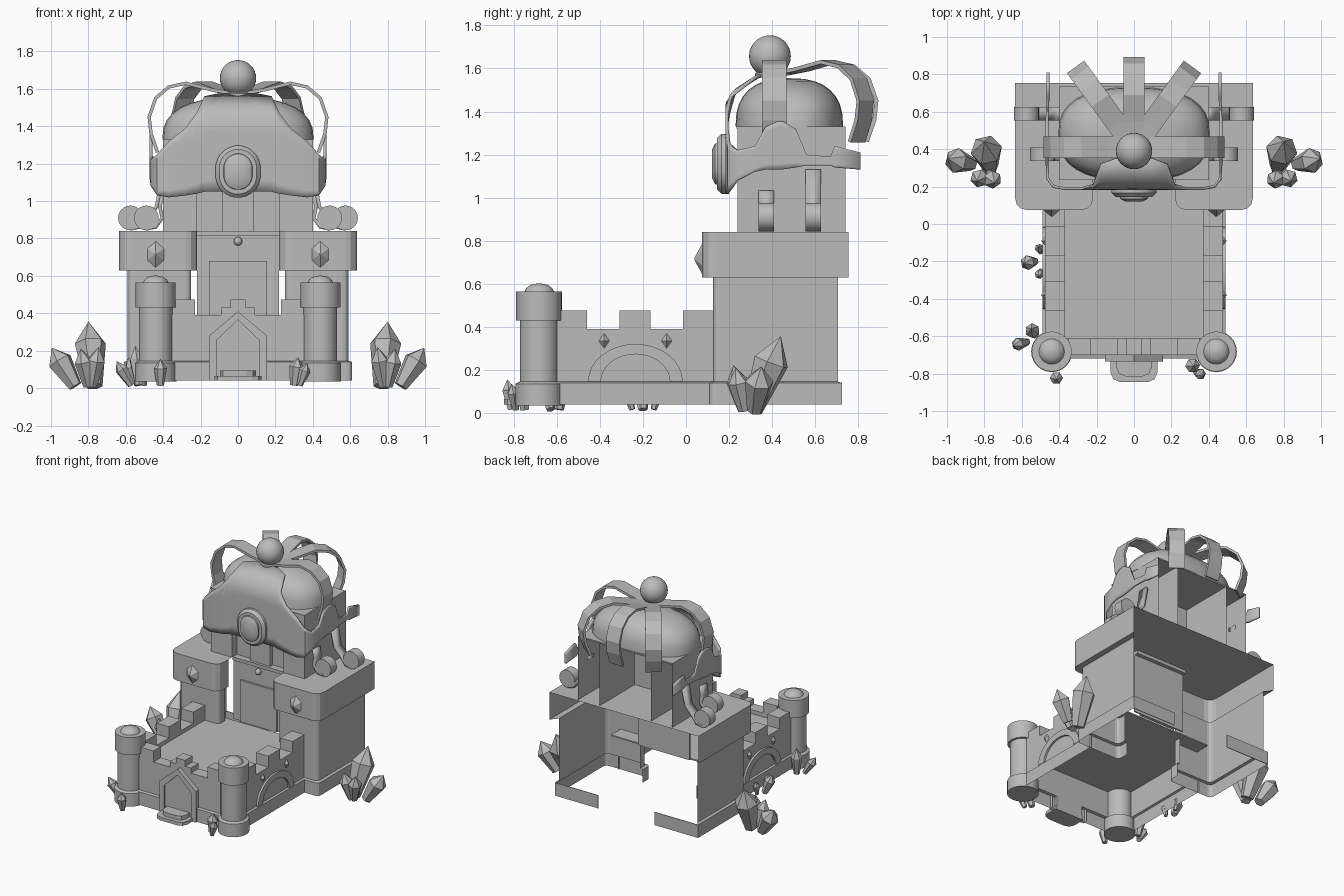
import bpy, bmesh, math
from mathutils import Vector, Matrix

cube = bpy.data.objects.get("Cube")
if cube:
    bpy.data.objects.remove(cube, do_unlink=True)

stone = bpy.data.materials.new("grey stone")
stone.use_nodes = True
stone.diffuse_color = (0.5, 0.5, 0.5, 1)
stone.node_tree.nodes["Principled BSDF"].inputs["Base Color"].default_value = (0.5, 0.5, 0.5, 1)


def finish(name, bm, smooth=False, thick=0):
    bmesh.ops.recalc_face_normals(bm, faces=bm.faces)
    me = bpy.data.meshes.new(name)
    bm.to_mesh(me)
    bm.free()
    me.materials.append(stone)
    if smooth:
        me.shade_smooth()
        me.set_sharp_from_angle(angle=math.radians(35))
    ob = bpy.data.objects.new(name, me)
    bpy.context.collection.objects.link(ob)
    if thick:
        mod = ob.modifiers.new("thickness", "SOLIDIFY")
        mod.thickness = thick
        mod.offset = 0
    return ob


def loft(name, rings, closed=False, cap=False, smooth=False, thick=0):
    """Skin between rows of points of equal length."""
    bm = bmesh.new()
    rows = [[bm.verts.new(p) for p in r] for r in rings]
    n = len(rows[0])
    for a, b in zip(rows, rows[1:]):
        for i in range(n if closed else n - 1):
            j = (i + 1) % n
            bm.faces.new((a[i], a[j], b[j], b[i]))
    if cap:
        bm.faces.new(rows[0])
        bm.faces.new(rows[-1])
    return finish(name, bm, smooth, thick)


def walls(name, levels, **kw):
    """Upright sheets along plan paths, given as (path, height) pairs."""
    return loft(name, [[(x, y, z) for x, y in path] for path, z in levels], **kw)


def box(name, x0, x1, y0, y1, z0, z1):
    plan = [(x0, y0), (x1, y0), (x1, y1), (x0, y1)]
    return walls(name, [(plan, z0), (plan, z1)], closed=True, cap=True)


def plate(name, pts, y0, y1):
    """Outline in x and z, given depth along y."""
    return loft(name, [[(x, y, z) for x, z in pts] for y in (y0, y1)], closed=True, cap=True)


def lathe(name, profile, loc, sides=24, axis="Z", smooth=True):
    rot = Matrix.Rotation(math.pi / 2, 4, axis) if axis != "Z" else Matrix()
    rings = []
    for r, h in profile:
        ring = [(r * math.cos(i * math.tau / sides), r * math.sin(i * math.tau / sides), h)
                for i in range(sides)]
        rings.append([Vector(loc) + rot @ Vector(p) for p in ring])
    return loft(name, rings, closed=True, cap=True, smooth=smooth)


def crystal(name, base, tip, r):
    base, tip = Vector(base), Vector(tip)
    axis = tip - base
    q = axis.to_track_quat("Z", "Y")
    rings = []
    for t, k in ((0, 0.55), (0.66, 1), (1, 0.01)):
        rings.append([base + axis * t + q @ Vector((r * k * math.cos(a * math.tau / 6),
                      r * k * math.sin(a * math.tau / 6), 0)) for a in range(6)])
    loft(name, rings, closed=True, cap=True)


def side_path(s, out, front, inner, back, c):
    """Plan of a rear tower, open at the back, with rounded front corners."""
    pts = [(out, back)]
    for cx, a0 in ((out - c, 0), (inner + c, -90)):
        for k in range(4):
            a = math.radians(a0 - 30 * k)
            pts.append((cx + c * math.cos(a), front + c + c * math.sin(a)))
    pts.append((inner, 0.2))
    return [(s * x, y) for x, y in pts]


# Rear towers with plinth and overhanging ledge
for s, side in ((1, "left"), (-1, "right")):
    plinth = side_path(s, 0.61, 0.107, 0.23, 0.725, 0.03)
    wall = side_path(s, 0.59, 0.125, 0.25, 0.705, 0.03)
    ledge = side_path(s, 0.635, 0.075, 0.22, 0.755, 0.06)
    walls(side + "_rear_tower", [(plinth, 0.04), (plinth, 0.14), (wall, 0.145), (wall, 0.63),
                                 (ledge, 0.63), (ledge, 0.84)])
    box(side + "_back_plinth", *sorted((s * 0.24, s * 0.61)), 0.72, 0.725, 0.04, 0.14)
    # Diamond stud on the ledge
    loft(side + "_ledge_diamond", [[(s * 0.44 + k * x, y, 0.715 + k * z) for x, z in
         ((0, 0.07), (0.045, 0.03), (0.045, -0.03), (0, -0.07), (-0.045, -0.03), (-0.045, 0.03))]
         for k, y in ((1, 0.075), (0.1, 0.04))], closed=True, cap=True)

# Ledge roof and recessed middle wall
bm = bmesh.new()
roof = side_path(1, 0.635, 0.075, 0.22, 0.755, 0.06)[:-1] + [(0.22, 0.26)]
roof += [(-x, y) for x, y in reversed(roof)]
bm.faces.new([bm.verts.new((x, y, 0.84)) for x, y in roof])
finish("ledge_roof", bm)
box("middle_wall", -0.22, 0.22, 0.26, 0.27, 0.36, 0.82)
box("middle_panel", -0.155, 0.155, 0.245, 0.26, 0.36, 0.68)
box("middle_lintel", -0.22, 0.22, 0.25, 0.3, 0.815, 0.84)

# Upper storey, open at the back
for s, side in ((1, "left"), (-1, "right")):
    path = [(s * x, y) for x, y in ((0.4, 0.74), (0.4, 0.24), (0.22, 0.24), (0.22, 0.74))]
    walls(side + "_upper_wall", [(path, 0.84), (path, 1.33)])
box("upper_middle_wall", -0.22, 0.22, 0.3, 0.31, 0.84, 1.33)
box("upper_middle_pilaster", -0.085, 0.085, 0.27, 0.3, 0.84, 1.2)
box("upper_ceiling", -0.4, 0.4, 0.235, 0.735, 1.32, 1.33)


# Boxy dome
def boxy(v):
    return math.copysign(abs(v) ** 0.8, v)


rings = []
for k in range(9):
    e = k / 8 * math.pi / 2
    r = max(boxy(math.cos(e)), 0.01)
    rings.append([(0.405 * r * boxy(math.cos(a)), 0.48 + 0.25 * r * boxy(math.sin(a)),
                   1.33 + 0.225 * boxy(math.sin(e)))
                  for a in (i * math.tau / 32 for i in range(32))])
loft("dome", rings, closed=True, cap=True, smooth=True)

# Headband: x, y, bottom and top of each column, mirrored
half = [(0, 0.19, 1.06, 1.57), (0.1, 0.19, 1.05, 1.57), (0.18, 0.19, 1.05, 1.555),
        (0.22, 0.19, 1.04, 1.47), (0.28, 0.19, 1.03, 1.39), (0.37, 0.19, 1.02, 1.32),
        (0.43, 0.2, 1.03, 1.25), (0.46, 0.24, 1.08, 1.22), (0.465, 0.32, 1.12, 1.24),
        (0.465, 0.37, 1.13, 1.33), (0.465, 0.44, 1.13, 1.36), (0.465, 0.51, 1.14, 1.32),
        (0.465, 0.56, 1.15, 1.2), (0.46, 0.67, 1.15, 1.19), (0.46, 0.69, 1.14, 1.24),
        (0.46, 0.81, 1.13, 1.21)]
columns = [(-x, y, a, b) for x, y, a, b in reversed(half[1:])] + half
rows = []
for k in range(9):
    row = []
    for x, y, a, b in columns:
        z = a + (b - a) * k / 8
        row.append((x, y + max(0, z - 1.42) ** 2 * 7, z))
    rows.append(row)
loft("headband", rows, smooth=True, thick=0.015)


# Oval jewel on the headband
def oval(w, h, n=24):
    for i in range(n):
        a = (i + 0.5) * math.tau / n
        yield w * math.cos(a), (h - w) * (1 if math.sin(a) > 0 else -1) + w * math.sin(a)


for name, steps in (("jewel_setting", ((0.12, 0.14, 0.2), (0.12, 0.14, 0.165), (0.1, 0.12, 0.145))),
                    ("jewel", ((0.08, 0.1, 0.16), (0.075, 0.095, 0.135), (0.045, 0.065, 0.12)))):
    loft(name, [[(x, y, 1.157 + z) for x, z in oval(w, h)] for w, h, y in steps],
         closed=True, cap=True, smooth=True)

# Crown straps fanning from the top ball
arc = [(0, 1.57), (0.14, 1.595), (0.28, 1.63), (0.37, 1.61), (0.44, 1.55), (0.475, 1.45),
       (0.465, 1.36), (0.43, 1.26)]
for i, deg in enumerate((0, 54, 90, 126, 180)):
    d = Vector((math.cos(math.radians(deg)), math.sin(math.radians(deg)), 0))
    w = Vector((-d.y, d.x, 0)) * 0.057
    centre = Vector((0, 0.41, 0))
    grow = 1.1 if deg in (54, 126) else 1
    rows = [[centre + d * r * grow + Vector((0, 0, z)) + k * w for k in (-1, 1)] for r, z in arc]
    loft("crown_strap_%d" % (i + 1), rows, thick=0.018)
lathe("ball_seat", [(0.07, 1.555), (0.07, 1.575), (0.05, 1.59)], (0, 0.39, 0))
ball = bmesh.new()
bmesh.ops.create_uvsphere(ball, u_segments=32, v_segments=16, radius=0.097,
                          matrix=Matrix.Translation((0, 0.39, 1.657)))
finish("crown_ball", ball, smooth=True)

# Scroll brackets beside the upper storey
for s, side in ((1, "left"), (-1, "right")):
    for end, cx, y, rise in (("rear", 0.575, 0.59, 0.22), ("front", 0.49, 0.373, 0.12)):
        name = side + "_" + end + "_scroll"
        lathe(name, [(0.066, -0.036), (0.066, 0.036)], (s * cx, y, 0.91), axis="X")
        path = [(cx, 0.852), (cx - 0.05, 0.862), (cx - 0.085, 0.91),
                (cx - (cx - 0.4) * 0.8, 0.97), (0.405, 0.91 + rise)]
        loft(name + "_tail", [[(s * x, y + k, z) for x, z in path] for k in (-0.036, 0.036)],
             smooth=True, thick=0.02)

# Forecourt walls and raised floor
low = [(0.49, 0.12), (0.49, -0.72), (-0.49, -0.72), (-0.49, 0.12)]
up = [(0.475, 0.125), (0.475, -0.7), (-0.475, -0.7), (-0.475, 0.125)]
walls("forecourt_wall", [(low, 0.04), (low, 0.14), (up, 0.145), (up, 0.39)])
box("forecourt_floor", -0.47, 0.47, -0.69, 0.24, 0.35, 0.36)
box("front_parapet", -0.475, 0.475, -0.7, -0.61, 0.35, 0.39)
for x0, x1, top in ((-0.35, -0.23, 0.475), (0.23, 0.35, 0.475), (-0.09, 0.09, 0.43), (-0.04, 0.04, 0.475)):
    box("front_merlon", x0, x1, -0.7, -0.61, 0.39, top)
for s, side in ((1, "left"), (-1, "right")):
    x0, x1 = sorted((s * 0.37, s * 0.475))
    box(side + "_parapet", x0, x1, -0.62, 0.125, 0.35, 0.39)
    for y0, y1 in ((-0.6, -0.46), (-0.31, -0.165), (-0.015, 0.125)):
        box(side + "_merlon", x0, x1, y0, y1, 0.39, 0.475)
    # Blind arch with diamond studs
    arch = []
    for x, k in ((0.475, 1), (0.49, 1), (0.49, 0.73), (0.475, 0.73)):
        arch.append([(s * x, -0.235 + 0.22 * k * math.cos(a), 0.145 + 0.175 * k * math.sin(a))
                     for a in (i * math.pi / 16 for i in range(17))])
    loft(side + "_arch", arch, smooth=True)
    for y in (-0.38, -0.09):
        loft(side + "_wall_diamond", [[(s * x, y + k * a, 0.335 + k * b) for a, b in
             ((0, 0.035), (0.025, 0), (0, -0.035), (-0.025, 0))]
             for x, k in ((0.475, 1), (0.495, 0.1))], closed=True, cap=True)
    # Round corner turret
    lathe(side + "_turret", [(0.11, 0.035), (0.11, 0.135), (0.09, 0.145), (0.09, 0.43),
                             (0.107, 0.43), (0.107, 0.565), (0.068, 0.565), (0.06, 0.58),
                             (0.04, 0.595), (0.005, 0.602)], (s * 0.44, -0.682, 0))


# Gate with gabled frame and rounded steps
def gable(w, eave, peak):
    return [(-w, 0.04), (-w, eave), (0, peak), (w, eave), (w, 0.04)]


loft("gate_frame", [[(x, y, z) for x, z in gable(*g)] for y, g in
     ((-0.7, (0.155, 0.28, 0.41)), (-0.735, (0.155, 0.28, 0.41)),
      (-0.735, (0.115, 0.255, 0.365)), (-0.715, (0.115, 0.255, 0.365)))])
plate("gate_door", gable(0.115, 0.255, 0.365), -0.7, -0.722)
for name, w, y, z in (("lower_step", 0.125, -0.845, 0.065), ("upper_step", 0.095, -0.815, 0.095)):
    plan = [(-w, -0.7), (-w, y + 0.05), (-w + 0.015, y + 0.015), (-w + 0.05, y),
            (w - 0.05, y), (w - 0.015, y + 0.015), (w, y + 0.05), (w, -0.7)]
    walls(name, [(plan, 0.04), (plan, z)], closed=True, cap=True)
stud = bmesh.new()
bmesh.ops.create_uvsphere(stud, u_segments=12, v_segments=8, radius=0.023,
                          matrix=Matrix.Translation((0, 0.245, 0.785)))
finish("middle_stud", stud, smooth=True)

# Crystal clusters beside the rear towers
for s, side in ((1, "left"), (-1, "right")):
    for (bx, by), (tx, ty, tz), r in (((0.77, 0.31), (0.8, 0.44, 0.355), 0.085),
                                      ((0.87, 0.32), (0.995, 0.35, 0.215), 0.068),
                                      ((0.78, 0.27), (0.745, 0.22, 0.22), 0.05),
                                      ((0.8, 0.27), (0.84, 0.23, 0.21), 0.05)):
        crystal(side + "_crystal", (s * bx, by, 0.01), (s * tx, ty, tz), r)

# Small crystals around the forecourt
for x, y, dx, dy, h, r in ((-0.53, -0.59, -0.02, 0.03, 0.21, 0.04), (-0.57, -0.63, -0.08, -0.02, 0.13, 0.035),
                           (-0.53, -0.2, -0.06, -0.01, 0.15, 0.04), (-0.5, -0.15, -0.01, 0.03, 0.11, 0.025),
                           (-0.5, -0.25, -0.01, -0.03, 0.11, 0.025), (-0.415, -0.81, 0, -0.02, 0.14, 0.035),
                           (0.3, -0.75, 0.02, -0.01, 0.15, 0.04), (0.33, -0.79, 0.04, -0.02, 0.12, 0.03)):
    crystal("small_crystal", (x, y, 0.015), (x + dx, y + dy, 0.015 + h), r)
